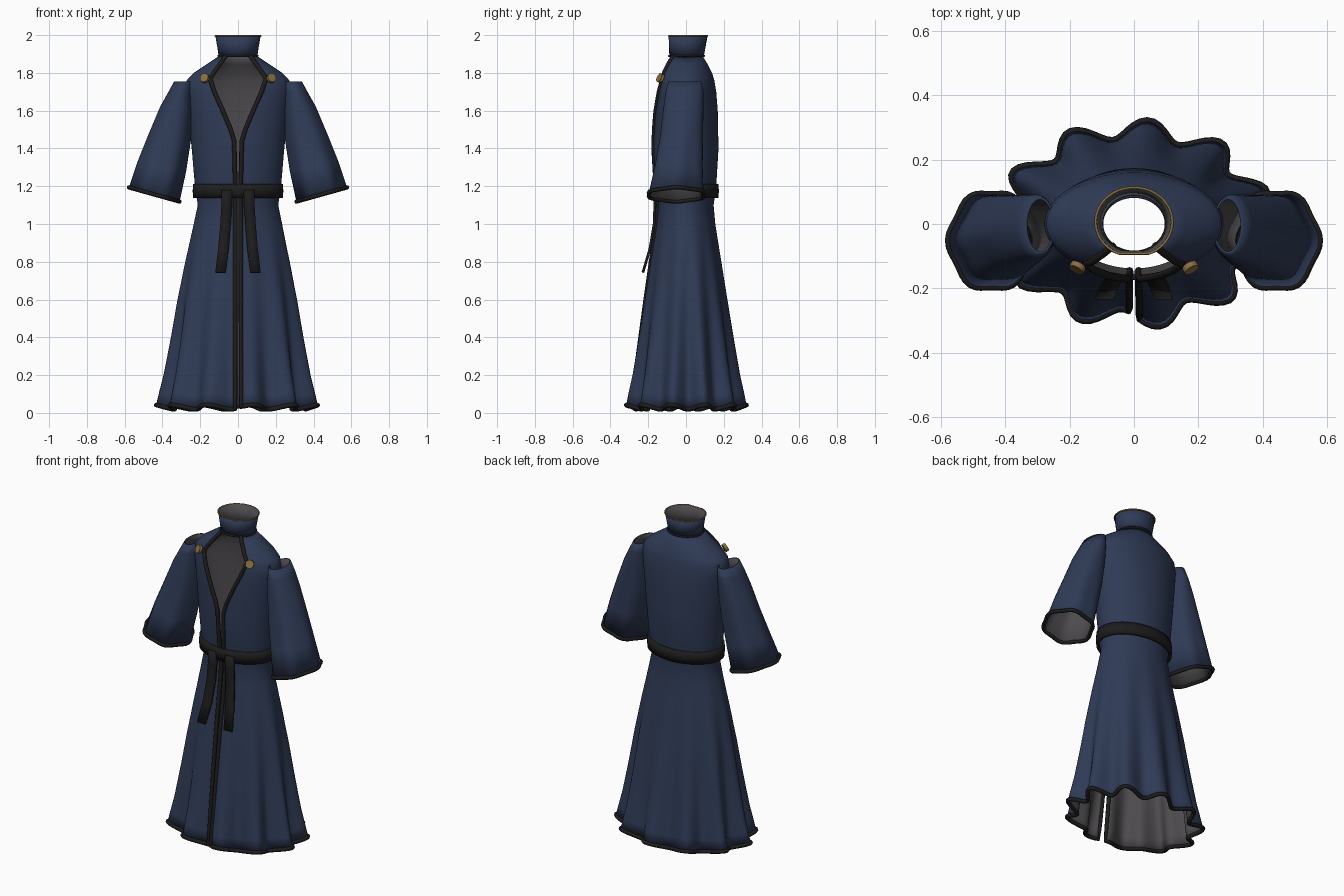
import bpy, math
from mathutils import Vector

if "Cube" in bpy.data.objects:
    bpy.data.objects.remove(bpy.data.objects["Cube"])


def material(name, rgb):
    m = bpy.data.materials.new(name)
    m.diffuse_color = (*rgb, 1)
    m.use_nodes = True
    m.node_tree.nodes["Principled BSDF"].inputs["Base Color"].default_value = m.diffuse_color
    return m


BLUE = material("navy_cloth", (0.028, 0.043, 0.092))
LINING = material("grey_lining", (0.075, 0.07, 0.075))
BLACK = material("black_trim", (0.012, 0.012, 0.012))
GOLD = material("dull_gold", (0.25, 0.155, 0.05))


def lerp_keys(keys, z):
    """Piecewise interpolation of (z, values...) keys listed from high z to low z."""
    for k0, k1 in zip(keys, keys[1:]):
        if z >= k1[0]:
            f = min(1, max(0, (z - k0[0]) / (k1[0] - k0[0])))
            return [p + (q - p) * f for p, q in zip(k0[1:], k1[1:])]
    return list(keys[-1][1:])


def finish(obj, angle=50):
    bpy.ops.object.select_all(action='DESELECT')
    obj.select_set(True)
    bpy.context.view_layer.objects.active = obj
    bpy.ops.object.shade_smooth_by_angle(angle=math.radians(angle))


def sheet(name, rows, mats, closed=False, flip=False, thick=0.008):
    """Skin rows of points into a cloth sheet with thickness; second material is the inside."""
    n = len(rows[0])
    faces = []
    for i in range(len(rows) - 1):
        for j in range(n if closed else n - 1):
            k = (j + 1) % n
            f = (i * n + j, (i + 1) * n + j, (i + 1) * n + k, i * n + k)
            faces.append(f[::-1] if flip else f)
    me = bpy.data.meshes.new(name)
    me.from_pydata([p for r in rows for p in r], [], faces)
    for m in mats:
        me.materials.append(m)
    ob = bpy.data.objects.new(name, me)
    bpy.context.collection.objects.link(ob)
    finish(ob)
    s = ob.modifiers.new("thickness", 'SOLIDIFY')
    s.thickness, s.offset = thick, -1
    s.material_offset = len(mats) - 1
    return ob


def tube(name, pts, r, mat, closed=False):
    """Round piping along a path."""
    cu = bpy.data.curves.new(name, 'CURVE')
    cu.dimensions = '3D'
    cu.bevel_depth, cu.bevel_resolution = r, 2
    cu.use_fill_caps = True
    sp = cu.splines.new('POLY')
    sp.points.add(len(pts) - 1)
    for p, q in zip(sp.points, pts):
        p.co = (*q, 1)
    sp.use_cyclic_u = closed
    cu.materials.append(mat)
    ob = bpy.data.objects.new(name, cu)
    bpy.context.collection.objects.link(ob)
    bpy.ops.object.select_all(action='DESELECT')
    ob.select_set(True)
    bpy.context.view_layer.objects.active = ob
    bpy.ops.object.convert(target='MESH')
    finish(bpy.context.view_layer.objects.active)


# Robe body: z, half width, half depth
BODY = [(1.89, .10, .088), (1.85, .16, .112), (1.80, .235, .138), (1.76, .272, .15),
        (1.70, .278, .16), (1.60, .266, .168), (1.40, .245, .172), (1.20, .228, .16),
        (1.10, .213, .146), (1.0, .234, .155), (.8, .275, .185), (.6, .31, .213),
        (.4, .337, .24), (.2, .366, .267), (.03, .395, .293)]
# Front opening: z, half gap
GAP = [(1.89, .065), (1.83, .108), (1.77, .148), (1.70, .125), (1.60, .08),
       (1.50, .038), (1.44, .02), (1.2, .014), (.03, .017)]
COLS, FOLDS = 132, 11
levels = sorted({k[0] for k in BODY + GAP} | {1.15, .1, .3, .5, .7, .9, 1.3, 1.65, 1.55}, reverse=True)
rows = []
for z in levels:
    a, b = lerp_keys(BODY, z)
    gap = lerp_keys(GAP, z)[0]
    t0 = math.asin(gap / a)
    amp = max(0, (1.05 - z) / 1.02) ** 1.3
    row = []
    for j in range(COLS + 1):
        t = t0 + (2 * math.pi - 2 * t0) * j / COLS
        w = amp * math.cos(FOLDS * (t - 3.04))
        k = 1 + .1 * w
        row.append(Vector((k * a * math.sin(t), -k * b * math.cos(t), z + .012 * w * (z < .15))))
    rows.append(row)
sheet("robe_body", rows, [BLUE, LINING])
tube("front_edge_and_hem_trim", [r[0] for r in rows] + rows[-1][1:-1] + [r[-1] for r in rows[::-1]],
     .012, BLACK)


# Standing collar, flattened at the front
def ring(a, b, z, n, front=-9, cy=0.0):
    return [Vector((a * math.sin(2 * math.pi * j / n),
                    max(front, cy - b * math.cos(2 * math.pi * j / n)), z)) for j in range(n)]


top = ring(.12, .108, 1.996, 32, -.092, .006)
sheet("collar", [top, ring(.11, .1, 1.94, 32, -.09, .004), ring(.102, .091, 1.885, 32, -.088, .003)],
      [BLUE, LINING], closed=True, thick=.005)
tube("collar_gold_edge", top, .004, GOLD, True)
tube("collar_base_trim", ring(.103, .092, 1.89, 32, -.089, .003), .006, BLACK, True)

# Sleeves: inner x, inner z, outer x, outer z, y centre, y half depth
SLEEVE = [(.245, 1.755, .338, 1.755, -.005, .088), (.242, 1.70, .368, 1.70, -.008, .1),
          (.24, 1.60, .412, 1.62, -.014, .107), (.25, 1.45, .474, 1.47, -.024, .116),
          (.278, 1.28, .528, 1.33, -.038, .13), (.315, 1.12, .572, 1.192, -.052, .15)]
for s, side in ((1, "left"), (-1, "right")):
    srows = []
    for i, (xi, zi, xo, zo, yc, h) in enumerate(SLEEVE):
        mid, half = Vector(((xi + xo) / 2, yc, (zi + zo) / 2)), Vector(((xo - xi) / 2, 0, (zo - zi) / 2))
        row = []
        for j in range(48):
            t = 2 * math.pi * j / 48
            k = 1 + .045 * (i / 5) ** 2 * math.cos(6 * t + math.pi)
            p = mid + half * (k * math.sin(t)) + Vector((0, -k * h * math.cos(t), 0))
            p.x *= s
            row.append(p)
        srows.append(row)
    sheet(side + "_sleeve", srows, [BLUE, LINING], closed=True, flip=s < 0)
    tube(side + "_cuff_trim", srows[-1], .011, BLACK, True)

    # Hanging belt ends: x centre, y, z
    strip = [(.058, -.172, 1.18), (.06, -.172, 1.1), (.066, -.176, 1.0), (.077, -.198, .87), (.092, -.235, .745)]
    sheet(side + "_belt_end", [[Vector((s * x - .028, y, z)), Vector((s * x + .028, y, z))]
                               for x, y, z in strip], [BLACK], thick=.014)

    # Gold button on the lapel corner
    d = Vector((s * .45, -.8, .4))
    bpy.ops.mesh.primitive_cylinder_add(vertices=12, radius=.025, depth=.018,
                                        location=(s * .176, -.136, 1.772),
                                        rotation=d.to_track_quat('Z', 'Y').to_euler())
    btn = bpy.context.object
    btn.name = side + "_button"
    btn.data.materials.append(GOLD)
    finish(btn, 30)

# Belt
sheet("belt", [ring(.238, .172, 1.212, 64), ring(.24, .174, 1.175, 64), ring(.238, .172, 1.138, 64)],
      [BLACK], closed=True, thick=.016)
